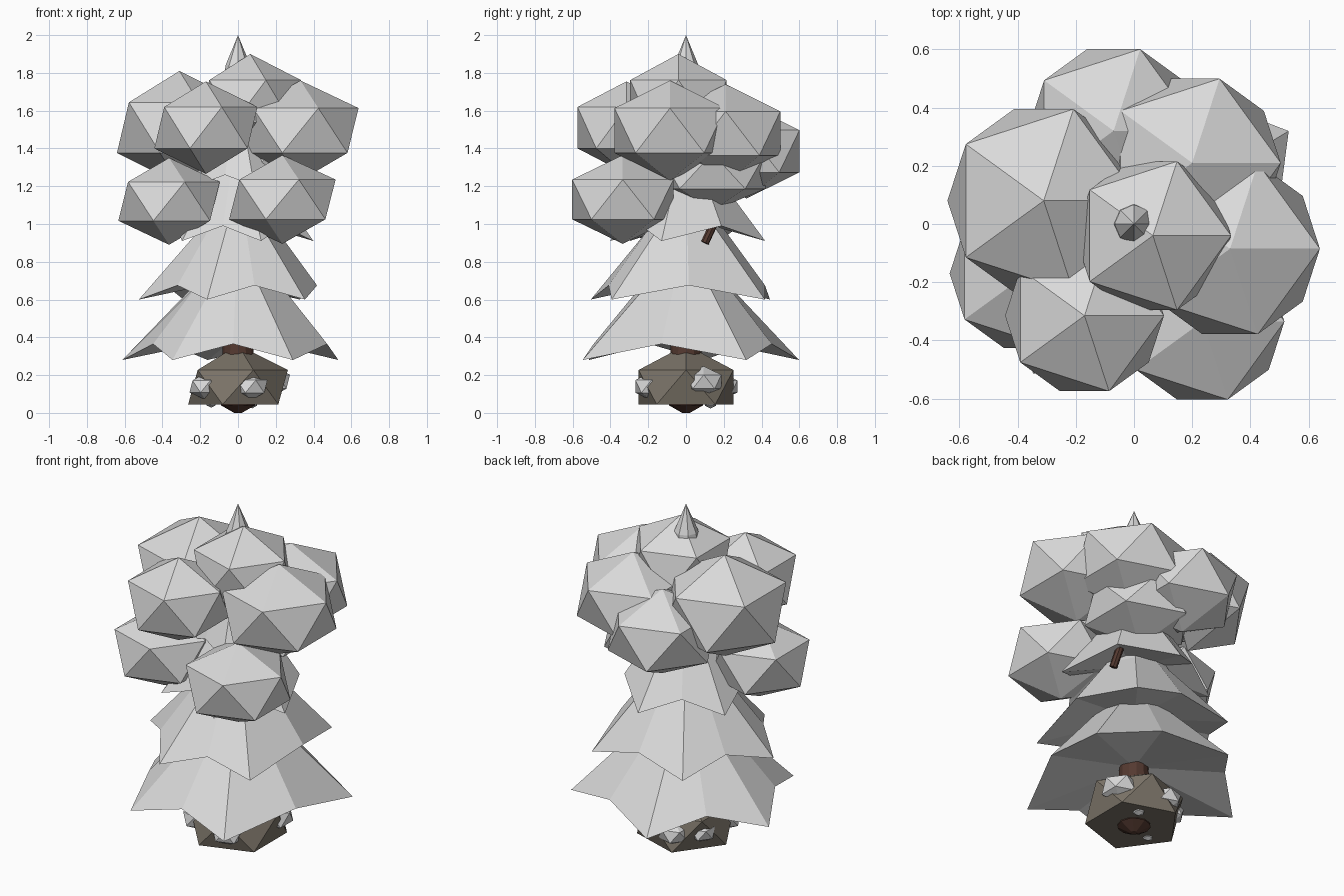
import bpy, bmesh, math
from mathutils import Vector

cube = bpy.data.objects.get("Cube")
if cube:
    bpy.data.objects.remove(cube, do_unlink=True)


def material(name, rgb):
    m = bpy.data.materials.new(name)
    m.use_nodes = True
    colour = (*rgb, 1)
    m.diffuse_color = colour
    bsdf = m.node_tree.nodes["Principled BSDF"]
    bsdf.inputs["Base Color"].default_value = colour
    bsdf.inputs["Roughness"].default_value = 0.9
    return m


FOLIAGE = material("pale grey foliage", (0.7, 0.7, 0.7))
BARK = material("dark brown bark", (0.09, 0.042, 0.03))
ROCK = material("olive brown rock", (0.2, 0.175, 0.14))


def finish(bm, name, mat):
    bmesh.ops.recalc_face_normals(bm, faces=bm.faces)
    mesh = bpy.data.meshes.new(name)
    bm.to_mesh(mesh)
    bm.free()
    mesh.materials.append(mat)
    obj = bpy.data.objects.new(name, mesh)
    bpy.context.collection.objects.link(obj)
    return obj


def lump(name, centre, radius, height, mat, floor=None):
    """Squashed icosahedron, optionally flattened underneath."""
    bm = bmesh.new()
    bmesh.ops.create_icosphere(bm, subdivisions=1, radius=1)
    for v in bm.verts:
        v.co = Vector((v.co.x * radius, v.co.y * radius, v.co.z * height)) + Vector(centre)
        if floor is not None:
            v.co.z = max(v.co.z, floor)
    return finish(bm, name, mat)


def skirt(name, reach, low, drop, top, angles):
    """Closed cone of foliage with drooping points at the given angles."""
    bm = bmesh.new()
    apex = bm.verts.new((0, 0, top))
    under = bm.verts.new((0, 0, low + drop * 1.5))
    hem, waist = [], []

    def rib(deg, r, z, pinch):
        x, y = math.cos(math.radians(deg)), math.sin(math.radians(deg))
        hem.append(bm.verts.new((r * x, r * y, z)))
        waist.append(bm.verts.new((r * pinch * x, r * pinch * y, low + (top - low) * 0.52)))

    for a, b in zip(angles, angles[1:] + [angles[0] + 360]):
        rib(a, reach, low, 0.37)
        rib((a + b) / 2, reach * 0.79, low + drop, 0.47)
    n = len(hem)
    for i in range(n):
        j = (i + 1) % n
        bm.faces.new((hem[i], hem[j], waist[j], waist[i]))
        bm.faces.new((waist[i], waist[j], apex))
        bm.faces.new((hem[j], hem[i], under))
    return finish(bm, name, FOLIAGE)


def rod(name, start, end, r1, r2, mat, sides=8):
    """Tapered straight cylinder between two points."""
    start, end = Vector(start), Vector(end)
    axis = end - start
    bm = bmesh.new()
    bmesh.ops.create_cone(bm, cap_ends=True, segments=sides, radius1=r1,
                          radius2=r2, depth=axis.length)
    obj = finish(bm, name, mat)
    obj.rotation_mode = "QUATERNION"
    obj.rotation_quaternion = axis.to_track_quat("Z", "Y")
    obj.location = (start + end) / 2
    return obj


# Trunk, root point and twigs
rod("trunk", (0, 0, 0.04), (0, 0, 1.5), 0.09, 0.05, BARK, 12)
rod("root", (0, 0, 0), (0, 0, 0.04), 0.02, 0.09, BARK)
rod("twig_left", (0.23, 0.1, 0.9), (0.22, 0.16, 1.03), 0.022, 0.022, BARK)
rod("twig_right", (-0.19, 0.0, 0.97), (-0.1, 0.0, 1.1), 0.02, 0.02, BARK)

# Foliage tiers
skirt("lower_skirt", 0.62, 0.28, 0.085, 1.05, [31, 105, 171, 236, 298])
skirt("middle_skirt", 0.53, 0.6, 0.075, 1.33, [52, 123, 188, 252, 312])
skirt("upper_skirt", 0.42, 0.91, 0.08, 1.6, [87, 155, 225, 287, 342])
skirt("inner_skirt", 0.28, 1.2, 0.06, 1.8, [0, 72, 144, 216, 288])

# Pointed crown tip
rod("crown_base", (0, 0, 1.55), (0, 0, 1.84), 0.1, 0.066, FOLIAGE)
rod("crown_tip", (0, 0, 1.84), (0, 0, 2.0), 0.066, 0, FOLIAGE)

# Leaf clumps: centre, radius, half height
clumps = {
    "top_clump": ((0.065, -0.04, 1.65), 0.3, 0.25),
    "right_upper_clump": ((-0.31, 0.08, 1.51), 0.37, 0.30),
    "left_upper_clump": ((0.33, -0.085, 1.495), 0.345, 0.265),
    "front_upper_clump": ((-0.17, -0.315, 1.51), 0.305, 0.245),
    "back_left_clump": ((0.2, 0.21, 1.48), 0.34, 0.26),
    "back_clump": ((-0.07, 0.32, 1.385), 0.33, 0.25),
    "middle_clump": ((0.08, 0.14, 1.28), 0.33, 0.21),
    "front_lower_clump": ((0.235, -0.335, 1.13), 0.315, 0.235),
    "right_lower_clump": ((-0.365, -0.17, 1.12), 0.3, 0.23),
}
for name, (centre, radius, height) in clumps.items():
    lump(name, centre, radius, height, FOLIAGE)

# Base rock with a flat underside, and pale stones around it
lump("base_rock", (0, 0, 0.12), 0.295, 0.24, ROCK, 0.045)
stones = [(-70, 0.195, 0.14, 0.1), (215, 0.21, 0.14, 0.095), (28, 0.2, 0.165, 0.11),
          (107, 0.2, 0.14, 0.095), (150, 0.2, 0.14, 0.08),
          (60, 0.15, 0.05, 0.035), (200, 0.15, 0.05, 0.03)]
for i, (deg, dist, z, size) in enumerate(stones):
    a = math.radians(deg)
    lump(f"stone_{i + 1}", (dist * math.cos(a), dist * math.sin(a), z),
         size, size * 0.75, FOLIAGE)
